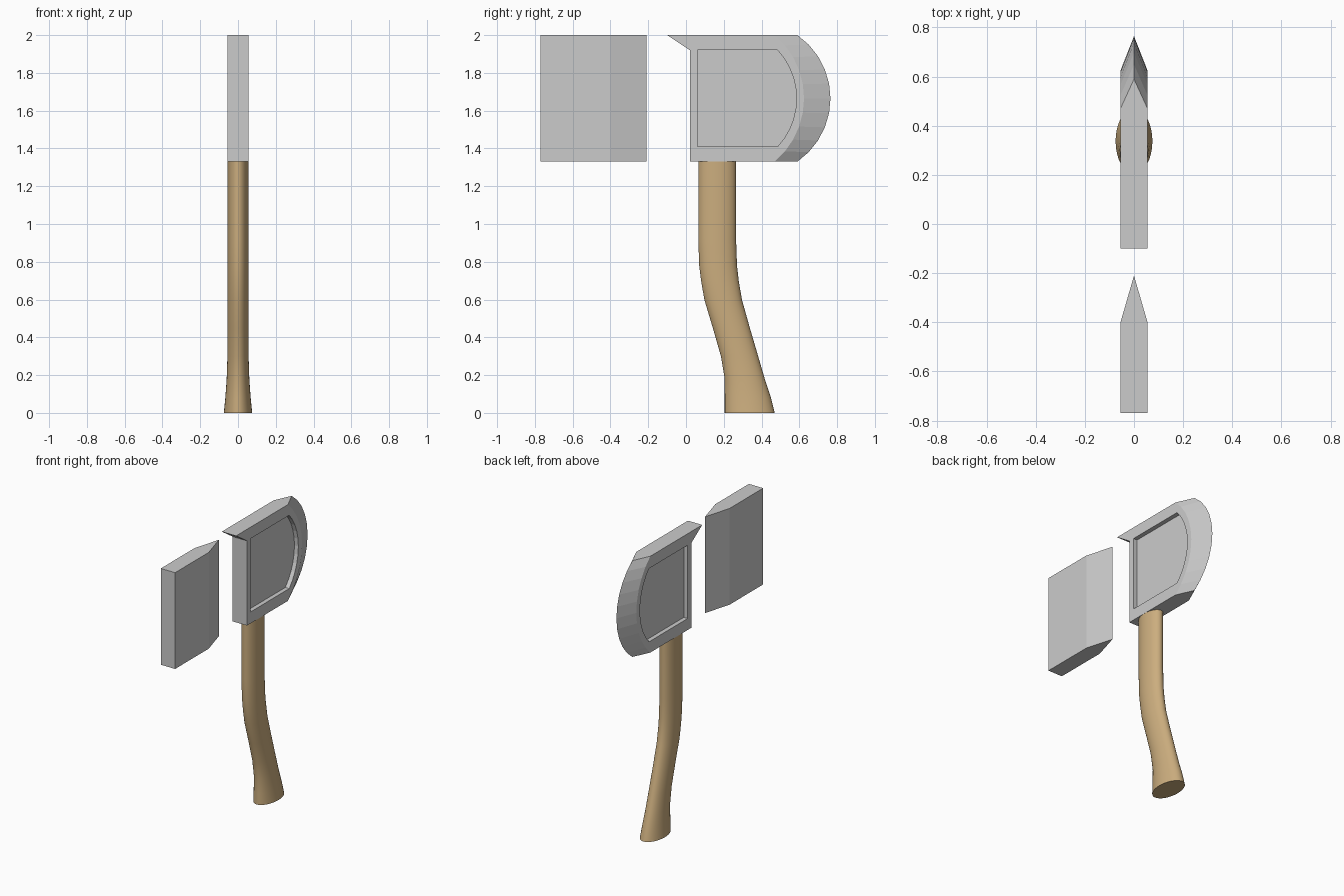
import bpy, bmesh
from math import sin, cos, pi, asin

if "Cube" in bpy.data.objects:
    bpy.data.objects.remove(bpy.data.objects["Cube"])

T = 0.055           # half thickness of the steel
ZB, ZT = 1.33, 2.0  # bottom and top of the steel
DEPTH = 0.03        # depth of the side recesses


def finish(name, bm):
    bmesh.ops.recalc_face_normals(bm, faces=bm.faces)
    me = bpy.data.meshes.new(name)
    bm.to_mesh(me)
    bm.free()
    ob = bpy.data.objects.new(name, me)
    bpy.context.collection.objects.link(ob)
    return ob


def arc(y, z0, z1, sag, n=10):
    """Circular arc bulging towards +y, from (y, z0) up to (y, z1)."""
    h = (z1 - z0) / 2
    r = (h * h + sag * sag) / (2 * sag)
    a = asin(h / r)
    return [(y + sag - r + r * cos(-a + 2 * a * i / n),
             (z0 + z1) / 2 + r * sin(-a + 2 * a * i / n)) for i in range(n + 1)]


# Axe head: plates with recessed panels, bevelled to a curved cutting edge
bm = bmesh.new()


def add(pts, x):
    return [bm.verts.new((x, y, z)) for y, z in pts]


back = [(-0.10, ZT), (0.02, 1.92), (0.02, ZB)]
panel_back = [(0.06, 1.92), (0.06, 1.41)]
edge = add(arc(0.59, ZB, ZT, 0.175), 0)
n = len(edge) - 1
sides = []
for s in (-1, 1):
    p = add(back, s * T)
    a = add(arc(0.47, ZB, ZT, 0.155), s * T)
    q = add(panel_back, s * T)
    b = add(arc(0.485, 1.41, 1.92, 0.10), s * T)
    for i in range(n):
        bm.faces.new((a[i], a[i + 1], edge[i + 1], edge[i]))
        bm.faces.new((a[i], a[i + 1], b[i + 1], b[i]))
    bm.faces.new((p[0], p[1], q[0], b[n], a[n]))
    bm.faces.new((p[1], p[2], q[1], q[0]))
    bm.faces.new((p[2], a[0], b[0], q[1]))
    rim = q + b
    floor = [bm.verts.new((s * (T - DEPTH), v.co.y, v.co.z)) for v in rim]
    for i in range(len(rim)):
        j = (i + 1) % len(rim)
        bm.faces.new((rim[i], rim[j], floor[j], floor[i]))
    bm.faces.new(floor)
    sides.append((p, a))
(p, a), (p2, a2) = sides
bm.faces.new((p[0], p[1], p2[1], p2[0]))
bm.faces.new((p[1], p[2], p2[2], p2[1]))
bm.faces.new((p[2], a[0], edge[0], a2[0], p2[2]))
bm.faces.new((p[0], p2[0], a2[n], edge[n], a[n]))
finish("axe_head", bm)

# Separate wedge-ended steel block
bm = bmesh.new()
outline = [(-T, -0.77), (T, -0.77), (T, -0.40), (0, -0.21), (-T, -0.40)]
base = bm.faces.new([bm.verts.new((x, y, ZB)) for x, y in outline])
ext = bmesh.ops.extrude_face_region(bm, geom=[base])["geom"]
bmesh.ops.translate(bm, vec=(0, 0, ZT - ZB),
                    verts=[v for v in ext if isinstance(v, bmesh.types.BMVert)])
if not base.is_valid or len(bm.faces) < 7:
    bm.faces.new([v for v in bm.verts if v.co.z < ZB + 1e-4])
finish("wedge_block", bm)

# Curved handle lofted through ellipses: z, y min, y max, half width in x
sections = [(0, .205, .47, .075), (.08, .205, .45, .067), (.18, .205, .417, .060),
            (.30, .185, .382, .056), (.45, .142, .338, T), (.60, .097, .296, T),
            (.70, .080, .279, T), (.78, .070, .270, T), (.92, .065, .265, T),
            (ZB, .065, .265, T)]
N = 32
bm = bmesh.new()
rings = []
for z, y0, y1, hx in sections:
    rings.append([bm.verts.new((hx * cos(2 * pi * i / N),
                                (y0 + y1) / 2 + (y1 - y0) / 2 * sin(2 * pi * i / N), z))
                  for i in range(N)])
for lo, hi in zip(rings, rings[1:]):
    for i in range(N):
        j = (i + 1) % N
        bm.faces.new((lo[i], lo[j], hi[j], hi[i]))
bm.faces.new(rings[0])
bm.faces.new(rings[-1])
handle = finish("handle", bm)
wood = bpy.data.materials.new("wood")
wood.diffuse_color = (0.60, 0.42, 0.21, 1)
wood.use_nodes = True
wood.node_tree.nodes["Principled BSDF"].inputs["Base Color"].default_value = wood.diffuse_color
handle.data.materials.append(wood)
bpy.context.view_layer.objects.active = handle
handle.select_set(True)
bpy.ops.object.shade_smooth_by_angle(angle=0.7)
